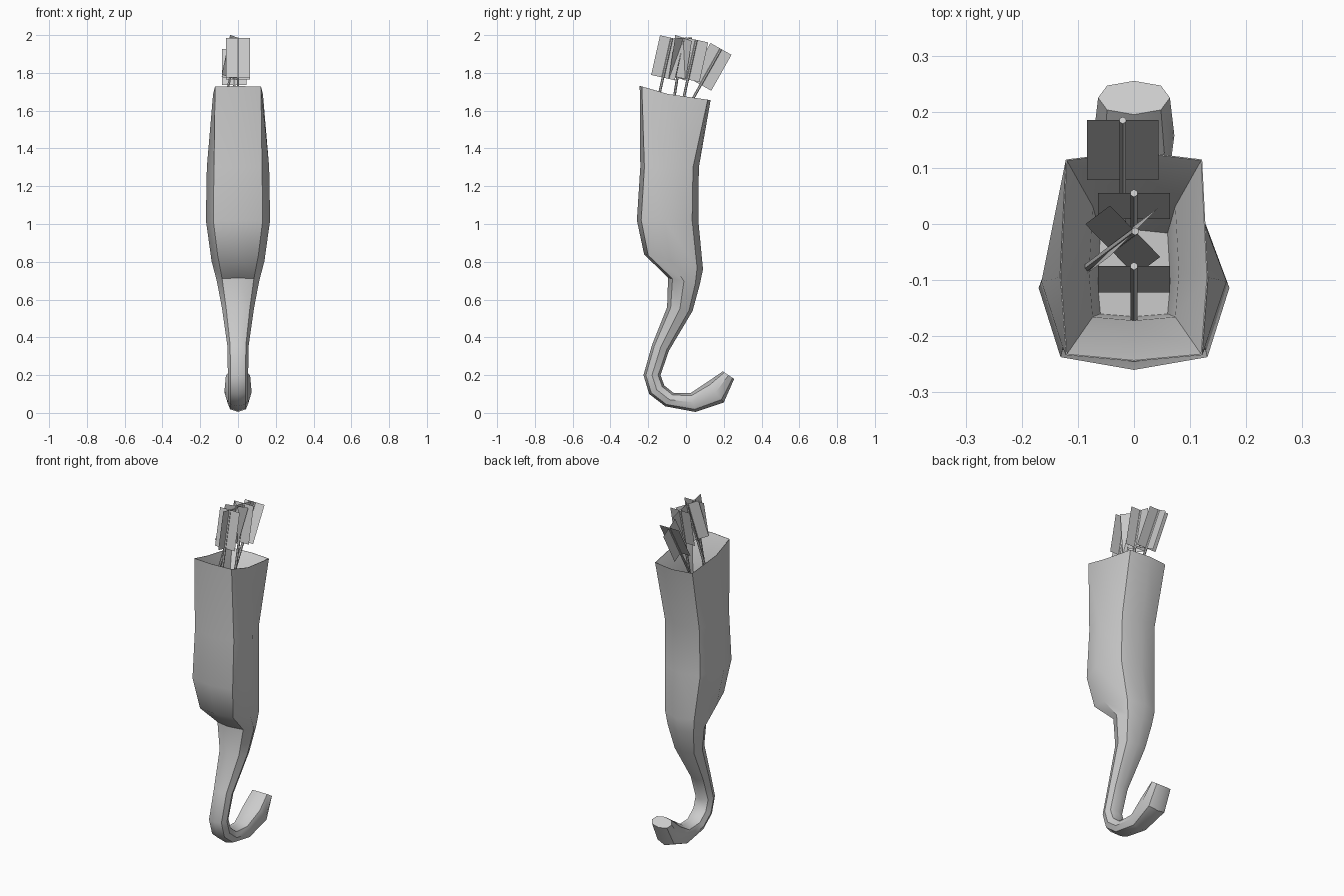
import bpy, bmesh
from mathutils import Vector

if "Cube" in bpy.data.objects:
    bpy.data.objects.remove(bpy.data.objects["Cube"])


def finish(bm, name, angle=None):
    mesh = bpy.data.meshes.new(name)
    bm.to_mesh(mesh)
    bm.free()
    obj = bpy.data.objects.new(name, mesh)
    bpy.context.collection.objects.link(obj)
    if angle:
        bpy.ops.object.select_all(action='DESELECT')
        obj.select_set(True)
        bpy.context.view_layer.objects.active = obj
        bpy.ops.object.shade_smooth_by_angle(angle=angle)
    return obj


# Half cross-sections: (share of front-to-back depth, share of half width)
MOUTH = [(0, 0), (.03, .92), (.4, 1), (.96, .92), (1, 0)]
BODY = [(0, 0), (.07, .77), (.45, 1), (.90, .68), (1, 0)]
TAIL = [(0, 0), (.14, .75), (.5, 1), (.86, .75), (1, 0)]


def ring(bm, front, back, width, section):
    f, b = Vector((0, *front)), Vector((0, *back))
    half = [(f.lerp(b, u), s * width) for u, s in section]
    pts = [p + Vector((x, 0, 0)) for p, x in half]
    pts += [p - Vector((x, 0, 0)) for p, x in reversed(half[1:-1])]
    return [bm.verts.new(p) for p in pts]


# Quiver: floor, inner wall, mouth, body, then the curled tail
stations = [
    ((-.165, 1.45), (-.01, 1.45), .065, MOUTH),
    ((-.172, 1.58), (.04, 1.56), .08, MOUTH),
    ((-.243, 1.73), (.128, 1.655), .13, MOUTH),
    ((-.245, 1.73), (.13, 1.655), .132, MOUTH),
    ((-.242, 1.30), (.068, 1.30), .165, BODY),
    ((-.26, 1.02), (.065, 1.02), .17, BODY),
    ((-.222, .84), (.09, .76), .14, BODY),
    ((-.095, .715), (.073, .68), .112, TAIL),
    ((-.10, .56), (.035, .54), .084, TAIL),
    ((-.18, .36), (-.09, .33), .055, TAIL),
    ((-.225, .20), (-.135, .20), .054, TAIL),
    ((-.195, .10), (-.115, .145), .054, TAIL),
    ((-.11, .035), (-.065, .105), .054, TAIL),
    ((.05, .005), (.025, .105), .056, TAIL),
    ((.20, .055), (.115, .165), .072, TAIL),
    ((.255, .18), (.195, .22), .064, TAIL),
]
bm = bmesh.new()
rings = [ring(bm, *s) for s in stations]
for a, b in zip(rings, rings[1:]):
    for i in range(8):
        j = (i + 1) % 8
        bm.faces.new((a[i], a[j], b[j], b[i]))
bm.faces.new(rings[0])
bm.faces.new(rings[-1])
# The mouth dips slightly between its front and back lips
for r in rings[2:4]:
    for i in (2, 6):
        r[i].co.z -= .012
bmesh.ops.recalc_face_normals(bm, faces=bm.faces)
finish(bm, "quiver", .75)


# Arrows: thin shaft with two crossed vanes
def arrow(name, top, bottom, side, shaft_end):
    top, bottom = Vector(top), Vector(bottom)
    axis = (top - bottom).normalized()
    side = Vector(side)
    side = (side - axis * side.dot(axis)).normalized()
    other = axis.cross(side)
    bm = bmesh.new()
    for d in (side, other):
        d = d * .064
        bm.faces.new([bm.verts.new(p) for p in
                      (bottom - d, bottom + d, top + d, top - d)])
    finish(bm, name + "_vanes")

    bm = bmesh.new()
    end = top + (bottom - top) * ((top.z - shaft_end) / (top.z - bottom.z))
    bmesh.ops.create_cone(bm, cap_ends=True, segments=6, radius1=.007,
                          radius2=.007, depth=(top - end).length)
    rot = Vector((0, 0, 1)).rotation_difference(axis)
    for v in bm.verts:
        v.co = rot @ v.co + (top + end) / 2
    finish(bm, name + "_shaft", .75)


arrow("front_arrow", (0, -.075, 1.985), (0, -.122, 1.775), (1, 0, 0), 1.56)
arrow("turned_arrow", (.002, -.013, 1.985), (-.042, -.046, 1.775), (1, -1, 0), 1.56)
arrow("middle_arrow", (0, .055, 1.975), (0, .009, 1.765), (1, 0, 0), 1.56)
arrow("rear_arrow", (-.02, .185, 1.927), (-.02, .078, 1.737), (1, 0, 0), 1.60)
